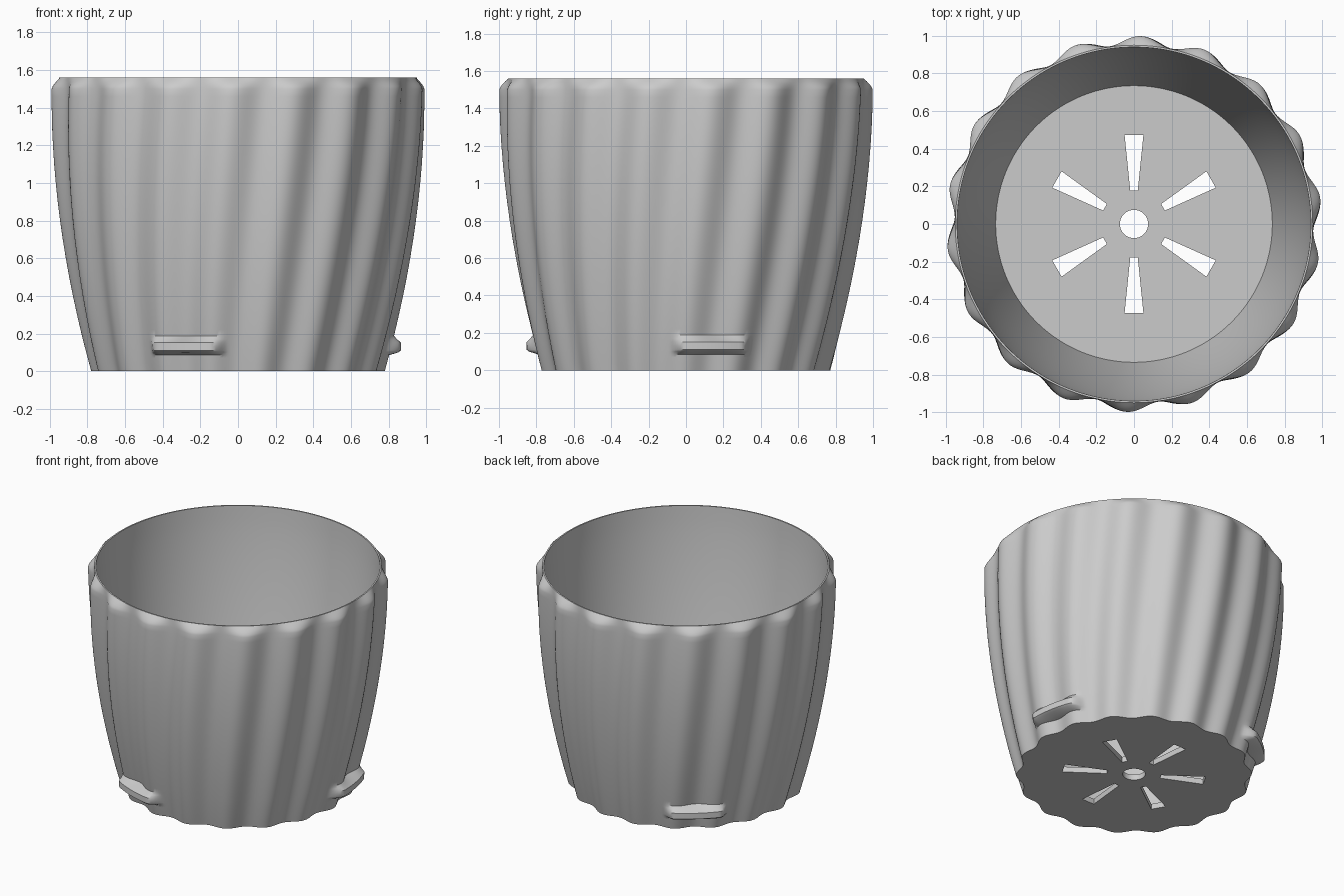
import bpy, bmesh, math
from mathutils import Matrix, Vector

cube = bpy.data.objects.get("Cube")
if cube:
    bpy.data.objects.remove(cube, do_unlink=True)

SEG = 360
LOBES = 18
RIM_Z, TOP_Z, FLOOR_Z = 1.5, 1.56, 0.04
LUG_ANGLES = [math.radians(a) for a in (10, 130, 250)]
LUG_SHAPE = [(0.085, 0), (0.1, 0.8), (0.11, 1), (0.152, 1), (0.188, 0)]

grey = bpy.data.materials.new("grey plastic")
grey.use_nodes = True
colour = (0.6, 0.6, 0.6, 1)
grey.diffuse_color = colour
grey.node_tree.nodes["Principled BSDF"].inputs["Base Color"].default_value = colour


def smooth(t):
    t = max(0, min(1, t))
    return t * t * (3 - 2 * t)


def lug_height(z):
    for (z0, h0), (z1, h1) in zip(LUG_SHAPE, LUG_SHAPE[1:]):
        if z0 <= z <= z1:
            return h0 + (h1 - h0) * (z - z0) / (z1 - z0)
    return 0


def outer_radius(a, z):
    # Bulging body with twisted flutes
    t = min(z / RIM_Z, 1)
    crest = 0.78 + 0.219 * (1 - (1 - t) ** 1.9)
    depth = 0.018 + 0.005 * t
    twist = math.radians(79 + 9 * t)
    r = crest - depth + depth * math.cos(LOBES * (a - twist))
    # Low lugs that fade into the wall at both ends
    for c in LUG_ANGLES:
        d = abs((a - c + math.pi) % (2 * math.pi) - math.pi)
        fade = smooth((math.radians(16) - d) / math.radians(6))
        r += (0.865 - r) * fade * lug_height(z)
    # Rounded shoulder that closes to a plain circular rim
    if z > RIM_Z:
        r += (0.95 - r) * ((z - RIM_Z) / (TOP_Z - RIM_Z)) ** 1.5
    return r


def inner_radius(a, z):
    t = (z - FLOOR_Z) / (TOP_Z - FLOOR_Z)
    return 0.735 + 0.205 * (1 - (1 - t) ** 1.5)


def make_object(name, bm):
    mesh = bpy.data.meshes.new(name)
    bm.to_mesh(mesh)
    bm.free()
    obj = bpy.data.objects.new(name, mesh)
    bpy.context.collection.objects.link(obj)
    mesh.materials.append(grey)
    return obj


# Pot: outer wall up, over the rim, inner wall down to the floor
bm = bmesh.new()


def ring(radius, z):
    verts = []
    for i in range(SEG):
        a = 2 * math.pi * i / SEG
        r = radius(a, z)
        verts.append(bm.verts.new((r * math.cos(a), r * math.sin(a), z)))
    return verts


outer_z = [0, 0.04, 0.07] + [z for z, h in LUG_SHAPE] + [0.13, 0.17, 0.22]
outer_z += [0.3 + 0.1 * i for i in range(12)] + [1.46, 1.5, 1.515, 1.53, 1.545, TOP_Z]
rings = [ring(outer_radius, z) for z in sorted(outer_z)]
steps = 16
rings += [ring(inner_radius, TOP_Z + (FLOOR_Z - TOP_Z) * i / steps) for i in range(steps + 1)]
for low, high in zip(rings, rings[1:]):
    for i in range(SEG):
        j = (i + 1) % SEG
        bm.faces.new((low[i], low[j], high[j], high[i]))
bm.faces.new(rings[0][::-1])
bm.faces.new(rings[-1])
bmesh.ops.recalc_face_normals(bm, faces=bm.faces)
pot = make_object("fluted_pot", bm)

# Cutters: round centre hole and six tapered drain slots
bm = bmesh.new()
bmesh.ops.create_cone(bm, cap_ends=True, segments=48, radius1=0.075, radius2=0.075, depth=0.4)
for k in range(6):
    slot = bmesh.ops.create_cube(bm, size=1)["verts"]
    for v in slot:
        far = v.co.x > 0
        v.co = Vector((0.473 if far else 0.178, v.co.y * (0.1 if far else 0.04), v.co.z * 0.4))
    turn = Matrix.Rotation(math.radians(30 + 60 * k), 3, "Z")
    bmesh.ops.rotate(bm, verts=slot, cent=(0, 0, 0), matrix=turn)
cutter = make_object("drain_cutter", bm)
cutter.hide_render = True

# Cut the drain openings, then drop the cutter
cut = pot.modifiers.new("drain", "BOOLEAN")
cut.object = cutter
cut.operation = "DIFFERENCE"
cut.solver = "EXACT"
bpy.ops.object.select_all(action="DESELECT")
pot.select_set(True)
bpy.context.view_layer.objects.active = pot
bpy.ops.object.modifier_apply(modifier="drain")
bpy.data.objects.remove(cutter, do_unlink=True)
bpy.ops.object.shade_smooth_by_angle(angle=math.radians(35))
